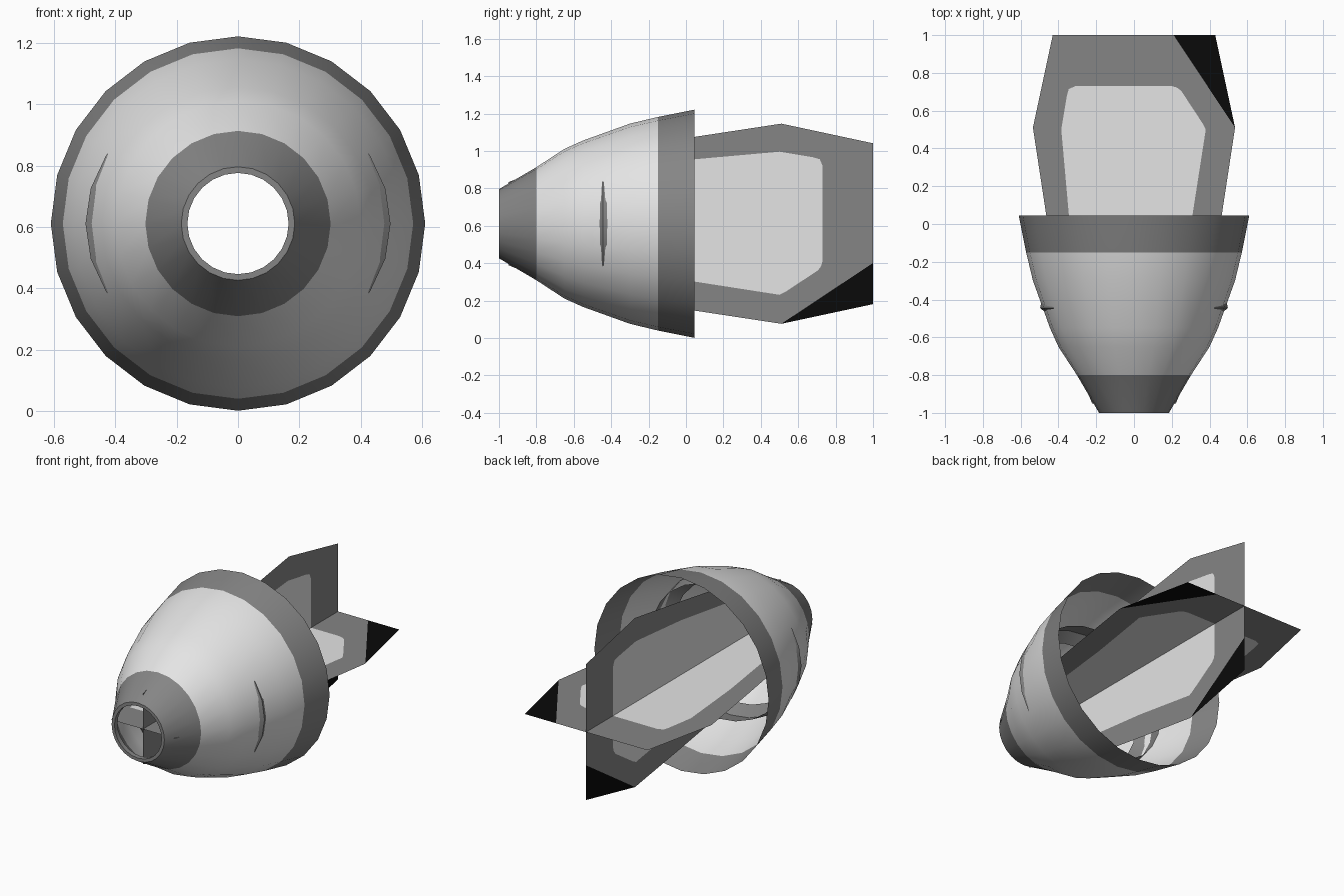
import bpy, bmesh
from math import sin, cos, tau, radians

CZ = 0.611   # height of the long axis

cube = bpy.data.objects.get("Cube")
if cube:
    bpy.data.objects.remove(cube, do_unlink=True)


def material(name, v):
    m = bpy.data.materials.new(name)
    m.use_nodes = True
    m.diffuse_color = (v, v, v, 1)
    m.node_tree.nodes["Principled BSDF"].inputs["Base Color"].default_value = (v, v, v, 1)
    return m


MATS = [material("light grey", 0.78), material("dark grey", 0.235), material("black", 0.003)]
LIGHT, DARK, BLACK = range(3)


def finish(name, bm, smooth=False):
    mesh = bpy.data.meshes.new(name)
    bm.to_mesh(mesh)
    bm.free()
    for m in MATS:
        mesh.materials.append(m)
    obj = bpy.data.objects.new(name, mesh)
    bpy.context.collection.objects.link(obj)
    if smooth:
        bpy.ops.object.select_all(action='DESELECT')
        obj.select_set(True)
        bpy.context.view_layer.objects.active = obj
        bpy.ops.object.shade_smooth_by_angle(angle=radians(35))
    return obj


def lathe(name, profile, colour, sides=24, squash=1.0):
    """Open surface of revolution about the long axis from (y, radius) pairs."""
    bm = bmesh.new()
    rings = [[bm.verts.new((r * cos(tau * i / sides), y, CZ + r * squash * sin(tau * i / sides)))
              for i in range(sides)] for y, r in profile]
    for a, b in zip(rings, rings[1:]):
        for i in range(sides):
            j = (i + 1) % sides
            f = bm.faces.new((a[i], a[j], b[j], b[i]))
            f.material_index = colour(f.calc_center_median().y)
    return finish(name, bm, True)


# Hollow shell with a dark nose and a dark rear band
lathe("shell",
      [(-0.97, 0.165), (-1, 0.165), (-1, 0.185), (-0.8, 0.302), (-0.65, 0.4), (-0.55, 0.445),
       (-0.3, 0.535), (-0.15, 0.571), (0.045, 0.61)],
      lambda y: LIGHT if -0.8 < y < -0.15 else DARK)

# Inner rib, slightly oval so that it breaks through both flanks
lathe("inner_rib", [(-0.5, 0.43), (-0.445, 0.497), (-0.32, 0.47)],
      lambda y: DARK, squash=0.89)

# Fin outline and inset panel as (y, offset from the axis)
HALF = [(-0.95, 0.222), (-0.6, 0.36), (0.05, 0.465), (0.51, 0.535)]
TAIL = (1, 0.43)
CUT = (1, 0.21)
PANEL = [(-0.75, -0.23), (0.05, -0.345), (0.5, -0.385), (0.68, -0.355), (0.715, -0.345),
         (0.73, -0.31), (0.73, 0.2), (0.722, 0.228), (0.705, 0.25), (0.53, 0.365),
         (0.5, 0.38), (0.05, 0.31), (-0.75, 0.22)]


def fin(name, place):
    bm = bmesh.new()

    def loop(points):
        vs = [bm.verts.new(place(y, u)) for y, u in points]
        return vs, [bm.edges.new((v, vs[i - 1])) for i, v in enumerate(vs)]

    mirrored = [(y, -u) for y, u in HALF + [TAIL]]
    outer, outer_edges = loop(HALF + [CUT] + mirrored[::-1])
    inner, inner_edges = loop(PANEL)
    # Dark border around the panel
    bmesh.ops.triangle_fill(bm, edges=outer_edges + inner_edges, use_beauty=True)
    for f in bm.faces:
        f.material_index = DARK
    # Light panel, then the black rear corner
    bm.faces.new(inner).material_index = LIGHT
    corner = bm.verts.new(place(*TAIL))
    bm.faces.new((outer[len(HALF) - 1], corner, outer[len(HALF)])).material_index = BLACK
    bmesh.ops.recalc_face_normals(bm, faces=bm.faces[:])
    finish(name, bm)


# Crossed sheet fins
fin("horizontal_fin", lambda y, u: (u, y, CZ))
fin("vertical_fin", lambda y, u: (0, y, CZ - u))
